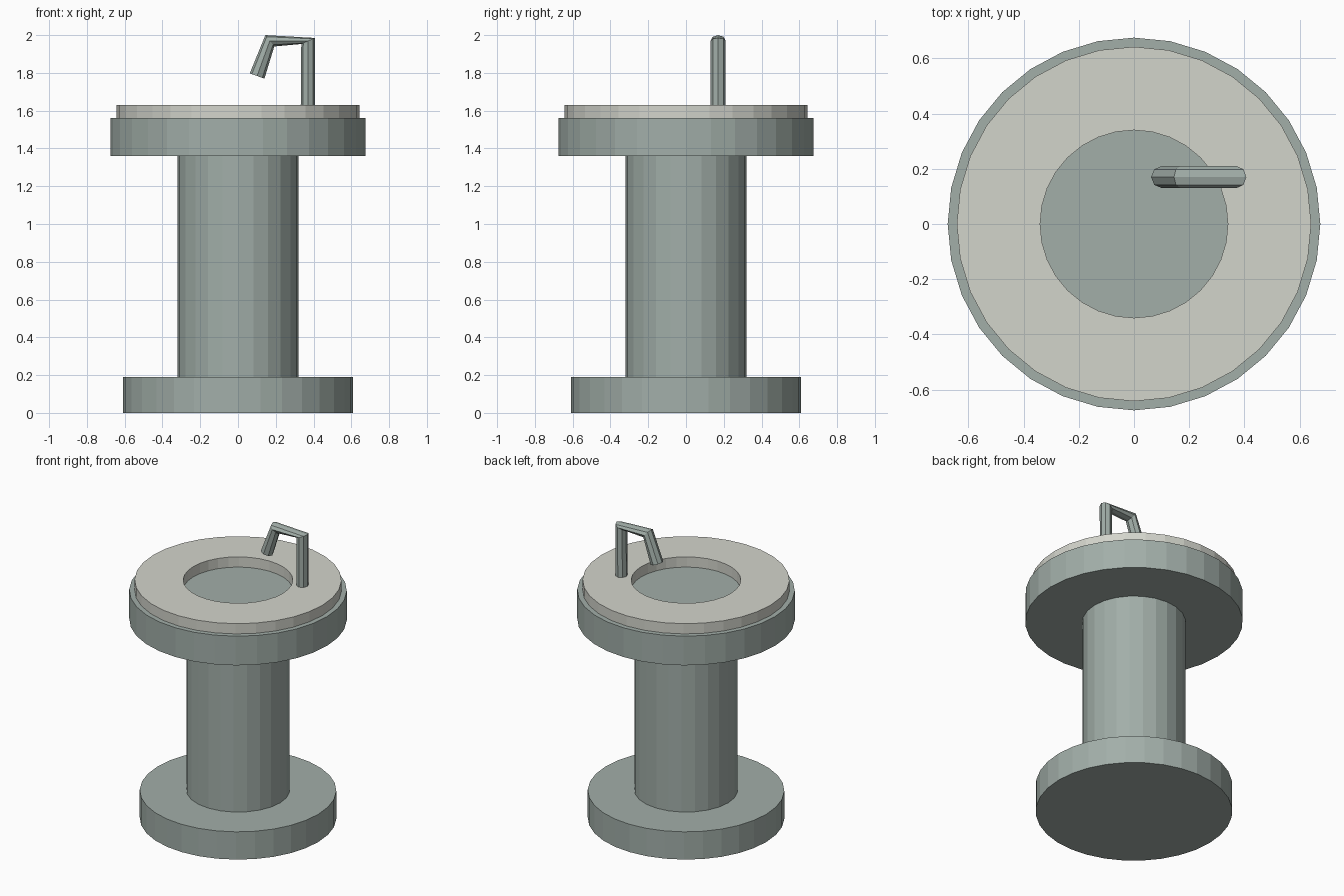
import bpy
import bmesh
from math import cos, sin, tau
from mathutils import Vector

cube = bpy.data.objects.get("Cube")
if cube:
    bpy.data.objects.remove(cube, do_unlink=True)


def make_material(name, rgb):
    mat = bpy.data.materials.new(name)
    mat.use_nodes = True
    color = (*rgb, 1.0)
    mat.diffuse_color = color
    mat.node_tree.nodes["Principled BSDF"].inputs["Base Color"].default_value = color
    return mat


def finish(name, bm, mat):
    bmesh.ops.recalc_face_normals(bm, faces=bm.faces)
    mesh = bpy.data.meshes.new(name)
    bm.to_mesh(mesh)
    bm.free()
    mesh.materials.append(mat)
    obj = bpy.data.objects.new(name, mesh)
    bpy.context.collection.objects.link(obj)
    return obj


def bridge(bm, a, b):
    for i in range(len(a)):
        j = (i + 1) % len(a)
        bm.faces.new((a[i], a[j], b[j], b[i]))


def circle(bm, radius, z, sides):
    return [bm.verts.new((radius * cos(tau * i / sides), radius * sin(tau * i / sides), z))
            for i in range(sides)]


def disc(name, radius, bottom, top, mat, sides=32):
    bm = bmesh.new()
    low, high = circle(bm, radius, bottom, sides), circle(bm, radius, top, sides)
    bridge(bm, low, high)
    bm.faces.new(low)
    bm.faces.new(high)
    return finish(name, bm, mat)


def washer(name, outer, inner, bottom, top, mat, sides=32):
    bm = bmesh.new()
    profile = [(outer, bottom), (outer, top), (inner, top), (inner, bottom)]
    rings = [circle(bm, r, z, sides) for r, z in profile]
    for k in range(len(rings)):
        bridge(bm, rings[k], rings[(k + 1) % len(rings)])
    return finish(name, bm, mat)


def bent_tube(name, sections, y, radius, mat, sides=8):
    # Each section is given by its outer and inner point in the x-z plane
    bm = bmesh.new()
    rings = []
    for (ox, oz), (ix, iz) in sections:
        outer, inner = Vector((ox, y, oz)), Vector((ix, y, iz))
        mid, arm = (outer + inner) / 2, (outer - inner) / 2
        rings.append([bm.verts.new(mid + arm * cos(tau * i / sides)
                                   + Vector((0, radius * sin(tau * i / sides), 0)))
                      for i in range(sides)])
    for a, b in zip(rings, rings[1:]):
        bridge(bm, a, b)
    bm.faces.new(rings[0])
    bm.faces.new(rings[-1])
    return finish(name, bm, mat)


metal = make_material("grey green metal", (0.36, 0.425, 0.395))
stone = make_material("pale stone", (0.65, 0.66, 0.60))

# Pedestal
disc("foot", 0.61, 0.0, 0.19, metal)
disc("column", 0.32, 0.19, 1.36, metal, sides=24)

# Basin and the rim around its opening
disc("basin", 0.675, 1.36, 1.56, metal)
washer("rim", 0.642, 0.34, 1.56, 1.63, stone)

# Bent spout standing on the rim
bent_tube("spout", [((0.407, 1.61), (0.332, 1.61)),
                    ((0.407, 1.985), (0.335, 1.953)),
                    ((0.145, 2.0), (0.192, 1.94)),
                    ((0.062, 1.797), (0.14, 1.77))], 0.17, 0.04, metal)
